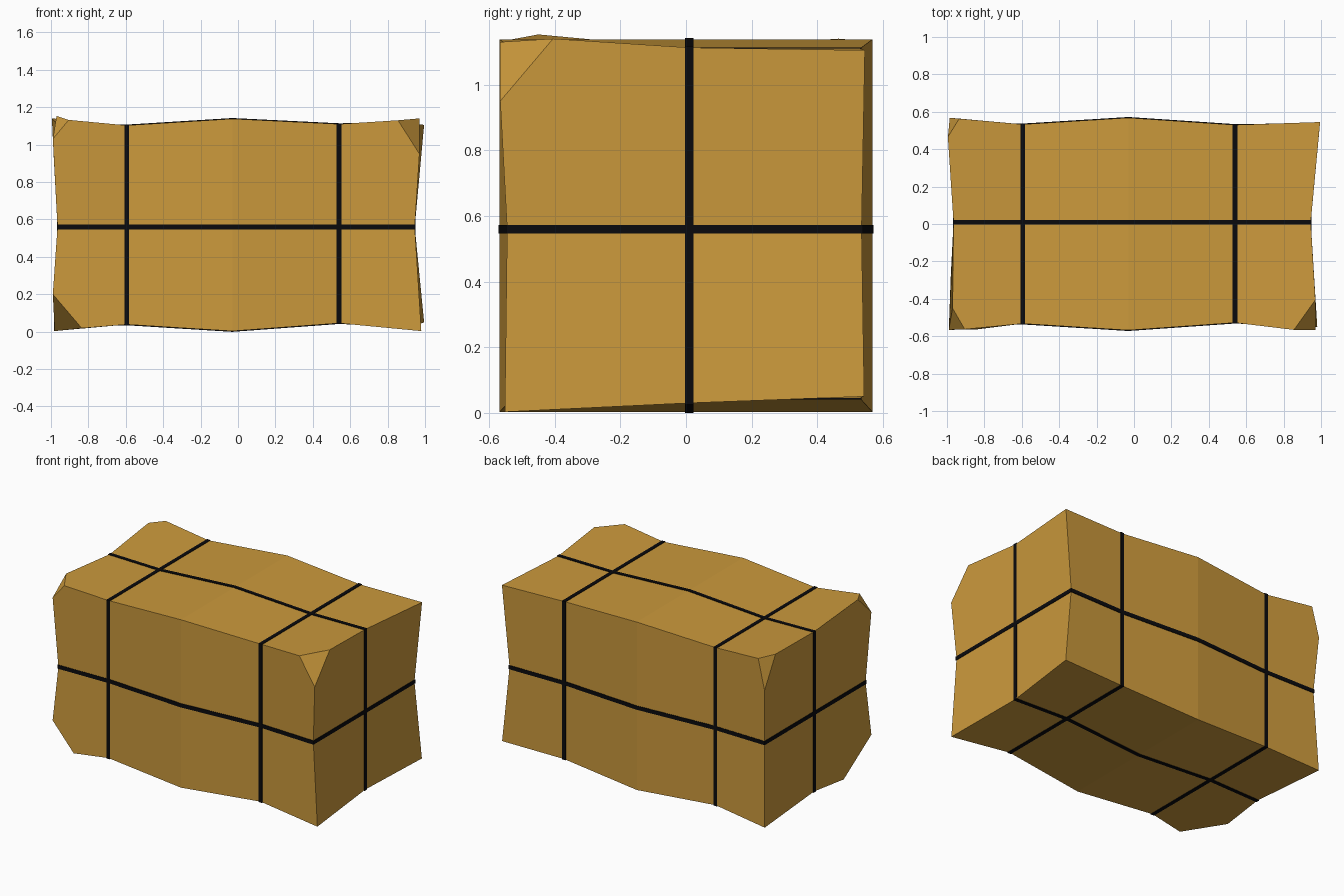
import bpy, bmesh
from mathutils import Vector

if "Cube" in bpy.data.objects:
    bpy.data.objects.remove(bpy.data.objects["Cube"])

def material(name, color):
    m = bpy.data.materials.new(name)
    m.diffuse_color = (*color, 1)
    m.use_nodes = True
    m.node_tree.nodes["Principled BSDF"].inputs["Base Color"].default_value = m.diffuse_color
    return m

def build(name, bm, mat):
    bmesh.ops.recalc_face_normals(bm, faces=bm.faces)
    me = bpy.data.meshes.new(name)
    bm.to_mesh(me)
    bm.free()
    ob = bpy.data.objects.new(name, me)
    ob.data.materials.append(mat)
    bpy.context.collection.objects.link(ob)
    return ob

straw = material("straw", (0.60, 0.32, 0.045))
black = material("strap_black", (0.003, 0.003, 0.004))

# Five stations along the bale: x, y low, y high, z low, z high
STATIONS = [(-0.965, -0.54, 0.54, 0.03, 1.11),
            (-0.595, -0.533, 0.533, 0.038, 1.103),
            (-0.03, -0.568, 0.568, 0.003, 1.138),
            (0.54, -0.528, 0.53, 0.045, 1.11),
            (0.945, -0.545, 0.535, 0.03, 1.113)]
MID_Y, MID_Z = 0.01, 0.56

# Flared sharp corners, keyed by grid index
SHARP = {(4, 2, 2): (0.995, 0.545, 1.105), (4, 2, 0): (0.995, 0.543, 0.05),
         (4, 0, 0): (0.98, -0.552, 0.003), (0, 2, 0): (-0.985, 0.566, 0.003)}
# Cut corners: points on the x, y and z edges
CUT = {(4, 0, 2): ((0.855, -0.566, 1.13), (0.97, -0.405, 1.14), (0.97, -0.566, 0.95)),
       (0, 0, 2): ((-0.905, -0.563, 1.132), (-0.97, -0.45, 1.153), (-0.99, -0.566, 1.03)),
       (0, 0, 0): ((-0.835, -0.563, 0.018), (-0.98, -0.285, 0.003), (-0.99, -0.566, 0.2)),
       (0, 2, 2): ((-0.935, 0.563, 1.132), (-0.995, 0.465, 1.14), (-0.985, 0.568, 0.93))}

def pos(key):
    if key in SHARP:
        return Vector(SHARP[key])
    i, j, k = key
    x, y0, y1, z0, z1 = STATIONS[i]
    return Vector((x, (y0, MID_Y, y1)[j], (z0, MID_Z, z1)[k]))

# Straw bale: faceted box grid with some corners cut off
bm = bmesh.new()
verts = {}

def vert(key, axis=None):
    if (key, axis) not in verts:
        verts[key, axis] = bm.verts.new(pos(key) if axis is None else CUT[key][axis])
    return verts[key, axis]

def add_face(quad):
    loop = []
    for n, key in enumerate(quad):
        if key in CUT:
            for nb in (quad[n - 1], quad[(n + 1) % 4]):
                axis = next(a for a in range(3) if nb[a] != key[a])
                loop.append(vert(key, axis))
        else:
            loop.append(vert(key))
    bm.faces.new(loop)

SIZE = (4, 2, 2)
for a in range(3):
    b, c = (a + 1) % 3, (a + 2) % 3
    for side in (0, SIZE[a]):
        for u in range(SIZE[b]):
            for v in range(SIZE[c]):
                quad = []
                for du, dv in ((0, 0), (1, 0), (1, 1), (0, 1)):
                    key = [0, 0, 0]
                    key[a], key[b], key[c] = side, u + du, v + dv
                    quad.append(tuple(key))
                add_face(quad)
for key in CUT:
    bm.faces.new([vert(key, a) for a in range(3)])
build("straw_bale", bm, straw)

# Straps: closed bands following a grid loop
def strap(name, keys, axis, width, lift=0.004):
    bm = bmesh.new()
    rows = []
    for key in keys:
        p = pos(key)
        out = Vector([0 if a == axis else (key[a] == SIZE[a]) - (key[a] == 0) for a in range(3)])
        w = Vector([width / 2 if a == axis else 0 for a in range(3)])
        rows.append([bm.verts.new(p + out * d + w * s)
                     for d, s in ((lift, -1), (lift, 1), (-0.012, 1), (-0.012, -1))])
    for n, r in enumerate(rows):
        q = rows[(n + 1) % len(rows)]
        for m in range(4):
            bm.faces.new((r[m], r[(m + 1) % 4], q[(m + 1) % 4], q[m]))
    build(name, bm, black)

RING = [(0, 0), (1, 0), (2, 0), (2, 1), (2, 2), (1, 2), (0, 2), (0, 1)]
LONG = ([(i, 0) for i in range(5)] + [(4, 1)] +
        [(i, 2) for i in range(4, -1, -1)] + [(0, 1)])
strap("left_cross_strap", [(1, j, k) for j, k in RING], 0, 0.025)
strap("right_cross_strap", [(3, j, k) for j, k in RING], 0, 0.025)
strap("side_strap", [(i, j, 1) for i, j in LONG], 2, 0.026)
strap("top_strap", [(i, 1, k) for i, k in LONG], 1, 0.025)
